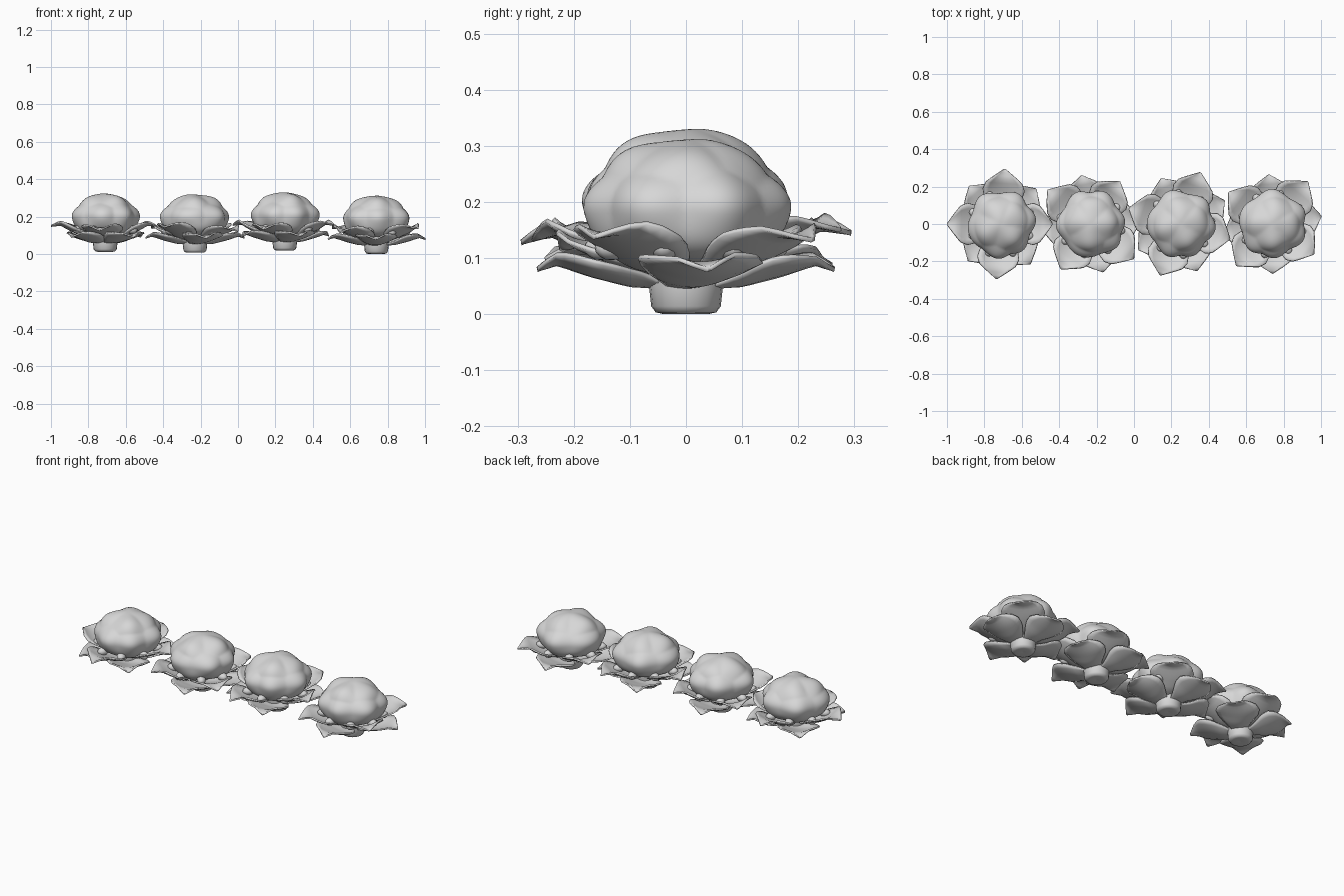
import bpy, math
from math import sin, cos, pi, radians, exp
from mathutils import Vector

cube = bpy.data.objects.get("Cube")
if cube:
    bpy.data.objects.remove(cube)

mat = bpy.data.materials.new("pale_grey")
mat.use_nodes = True
mat.diffuse_color = (0.68, 0.68, 0.68, 1)
mat.node_tree.nodes["Principled BSDF"].inputs["Base Color"].default_value = (0.68, 0.68, 0.68, 1)


def smooth(obj, angle=50):
    bpy.ops.object.select_all(action='DESELECT')
    obj.select_set(True)
    bpy.context.view_layer.objects.active = obj
    bpy.ops.object.shade_smooth_by_angle(angle=radians(angle))


def make(name, verts, faces, loc, turn):
    mesh = bpy.data.meshes.new(name)
    mesh.from_pydata(verts, [], faces)
    mesh.materials.append(mat)
    obj = bpy.data.objects.new(name, mesh)
    bpy.context.collection.objects.link(obj)
    obj.location = loc
    obj.rotation_euler.z = turn
    smooth(obj)
    return obj


def lerp(points, t):
    for (a, p), (b, q) in zip(points, points[1:]):
        if t <= b:
            return p + (q - p) * (t - a) / (b - a)
    return points[-1][1]


# Leaf outline and height along its length
WIDTH = [(0, .03), (.2, .062), (.4, .1), (.58, .112), (.72, .096), (.88, .045), (1, .003)]
RISE_UPPER = [(0, .066), (.3, .08), (.55, .108), (.8, .143), (1, .138)]
RISE_LOWER = [(0, .048), (.3, .052), (.6, .07), (.85, .09), (1, .08)]


def leaf(name, loc, turn, reach, rise, droop):
    n, m = 14, 8
    verts, faces = [], []
    for i in range(n + 1):
        t = i / n
        for j in range(m + 1):
            v = 2 * j / m - 1
            x = .03 + (reach - .03) * t
            cup = .03 * v * v * sin(pi * t) + .004 * v * sin(9 * t)
            verts.append((x, v * lerp(WIDTH, t), lerp(rise, t) + cup - droop * t * t))
    for i in range(n):
        for j in range(m):
            a = i * (m + 1) + j
            faces.append((a, a + m + 1, a + m + 2, a + 1))
    obj = make(name, verts, faces, loc, turn)
    solid = obj.modifiers.new("thickness", 'SOLIDIFY')
    solid.thickness = .008
    solid.offset = 0


# Lumpy curd: a dome swelling around uneven floret directions
BUMPS = [Vector((cos(a) * cos(e), sin(a) * cos(e), sin(e)))
         for count, e, shift in ((6, .08, .2), (4, .9, .5))
         for a in [shift + 2 * pi * k / count + .2 * sin(5 * k) for k in range(count)]]


def head(loc, turn):
    bpy.ops.mesh.primitive_ico_sphere_add(subdivisions=5, radius=1, location=loc)
    obj = bpy.context.object
    obj.name = "curd_head"
    obj.rotation_euler.z = turn
    obj.data.materials.append(mat)
    for v in obj.data.vertices:
        d = v.co.normalized()
        swell = max(exp(-5 * (d - b).length_squared) for b in BUMPS)
        r = .88 + .12 * swell + .03 * sin(6 * d.x + 2) * sin(5 * d.y + 1)
        slope = (2 * d.z * math.hypot(d.x, d.y)) ** 2
        r *= 1 + (.12 if d.z < 0 else -.05) * slope
        v.co = Vector((d.x * .183, d.y * .183, d.z * (.136 if d.z > 0 else .115))) * r
        v.co.z += .186
    smooth(obj, 80)


def stem(loc, turn):
    profile = [(0, .004), (.04, 0), (.054, .003), (.062, .014), (.066, .05), (.07, .1), (0, .12)]
    n = 20
    verts = [(r * cos(2 * pi * k / n), r * sin(2 * pi * k / n), z)
             for r, z in profile for k in range(n)]
    faces = [(i * n + k, i * n + (k + 1) % n, (i + 1) * n + (k + 1) % n, (i + 1) * n + k)
             for i in range(len(profile) - 1) for k in range(n)]
    make("stem", verts, faces, loc, turn)


def bud(loc, angle):
    bpy.ops.mesh.primitive_uv_sphere_add(segments=12, ring_count=8, radius=1)
    obj = bpy.context.object
    obj.name = "inner_bud"
    obj.location = Vector(loc) + Vector((.155 * cos(angle), .155 * sin(angle), .118))
    obj.rotation_euler.z = angle
    obj.scale = (.032, .024, .022)
    obj.data.materials.append(mat)
    smooth(obj, 80)


# Four heads in a row, each turned differently
for x, z, turn in ((-.71, .012, 0), (-.23, .007, 56), (.25, .018, -17), (.74, 0, -36)):
    loc, turn_r = (x, 0, z), radians(turn)
    stem(loc, turn_r)
    head(loc, turn_r)
    for a, reach, droop in ((0, .275, 0), (86, .295, .005), (180, .29, 0), (265, .295, .022)):
        leaf("upper_leaf", loc, turn_r + radians(a), reach, RISE_UPPER, droop)
    for a in (45, 130, 228, 306):
        leaf("lower_leaf", loc, turn_r + radians(a), .265, RISE_LOWER, 0)
    for k in range(8):
        bud(loc, turn_r + radians(22 + 45 * k))
